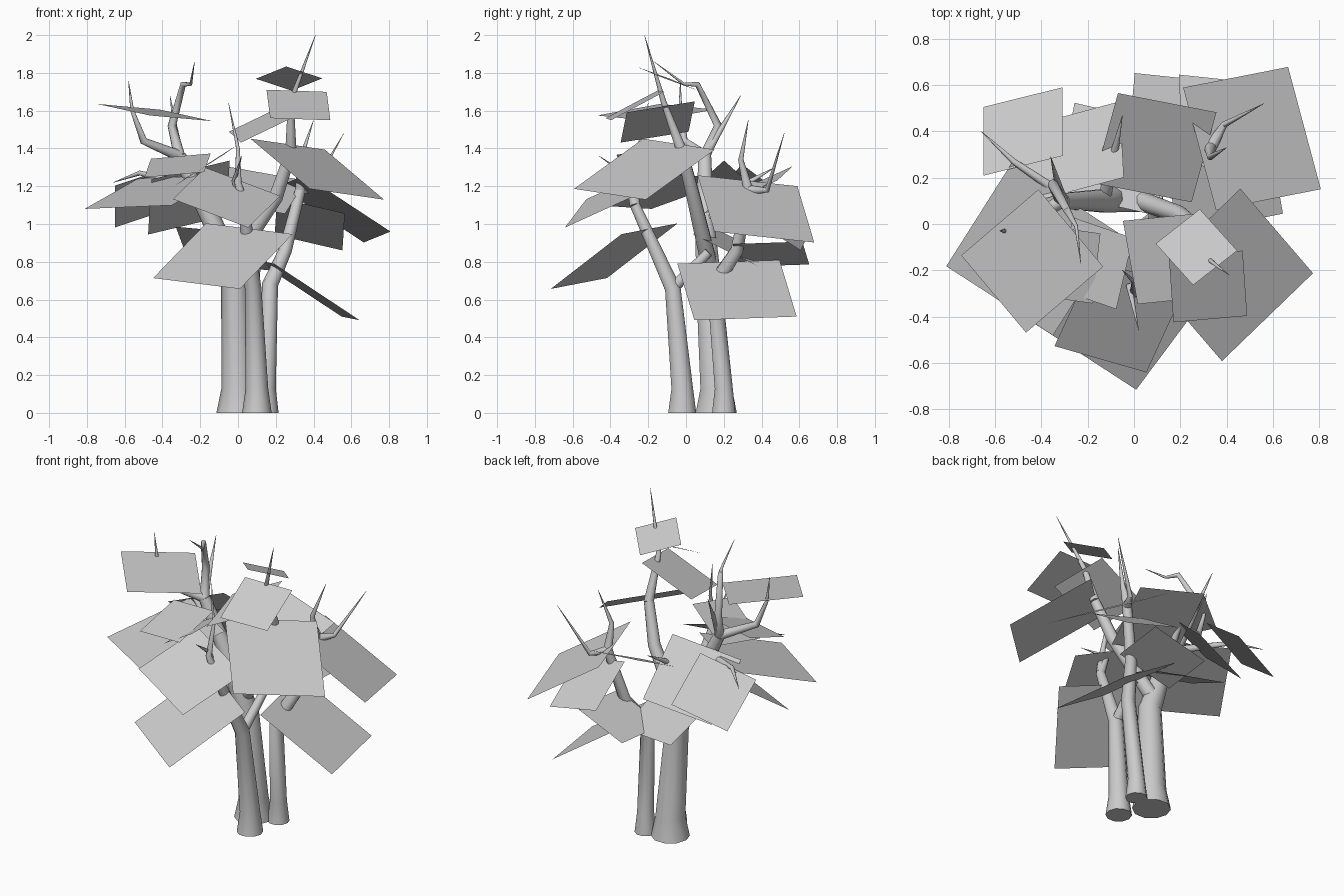
import bpy
from math import radians
from mathutils import Vector

if "Cube" in bpy.data.objects:
    bpy.data.objects.remove(bpy.data.objects["Cube"], do_unlink=True)

# One plain grey for the whole tree
grey = bpy.data.materials.new("plain_grey")
grey.use_nodes = True
tone = (.6, .6, .6, 1)
grey.diffuse_color = tone
grey.node_tree.nodes["Principled BSDF"].inputs["Base Color"].default_value = tone

# The shared foliage card sizes
LARGE, MEDIUM, SMALL, NARROW, TINY = .55, .44, .37, .32, .25


def leaf(name, size, centre, pitch, roll, heading):
    """Square foliage card, turned by angles in degrees."""
    angles = [radians(angle) for angle in (pitch, roll, heading)]
    bpy.ops.mesh.primitive_plane_add(size=size, location=centre, rotation=angles)
    card = bpy.context.object
    card.name = name
    card.data.materials.append(grey)


def limb(name, path, thick, thin=.001, flare=False):
    """Round limb that tapers evenly along its path, with an optional flared foot."""
    path = [Vector(point) for point in path]
    steps = len(path) - 1
    radii = [thick + (thin - thick) * step / steps for step in range(len(path))]
    if flare:
        path.insert(1, path[0] + Vector((0, 0, .13)))
        radii.insert(0, thick * 1.3)
    curve = bpy.data.curves.new(name, "CURVE")
    curve.dimensions = "3D"
    curve.bevel_depth = 1
    curve.bevel_resolution = 3
    curve.use_fill_caps = True
    spline = curve.splines.new("POLY")
    spline.points.add(len(path) - 1)
    for target, point, radius in zip(spline.points, path, radii):
        target.co = (*point, 1)
        target.radius = radius
    curve.materials.append(grey)
    obj = bpy.data.objects.new(name, curve)
    bpy.context.collection.objects.link(obj)
    bpy.ops.object.select_all(action="DESELECT")
    obj.select_set(True)
    bpy.context.view_layer.objects.active = obj
    bpy.ops.object.convert(target="MESH")
    bpy.ops.object.shade_smooth_by_angle(angle=radians(50))


# Joints where limbs meet
left_fork = (-.31, .1, 1.36)
main_knee = (-.13, .1, 1)
main_crotch = (-.03, .12, .8)
front_fork = (.03, -.27, 1.1)
front_knee = (.08, -.07, .66)
side_fork = (.28, -.02, 1.38)
back_fork = (.33, .33, 1.18)

# Trunks, flared at the foot
limb("main_trunk", [(0, .16, 0), (-.02, .12, .7), main_knee, left_fork],
     thick=.088, thin=.035, flare=True)
limb("front_trunk", [(.1, -.02, 0), front_knee, front_fork],
     thick=.06, thin=.028, flare=True)
limb("side_trunk", [(.15, .2, 0), (.17, .15, .68), (.25, .27, .86), back_fork],
     thick=.05, thin=.028, flare=True)

# Boughs leaving the trunks
limb("crown_bough", [main_crotch, (.2, .04, 1.14), side_fork], thick=.045, thin=.03)
limb("front_fork_bough", [front_knee, (.1, .12, .85)], thick=.032, thin=.025)

# Upper branches ending in spikes
limb("tall_spike", [side_fork, (.28, -.12, 1.65), (.41, -.22, 2)], thick=.03)
limb("left_outer_spike", [left_fork, (-.5, -.01, 1.44), (-.56, -.03, 1.6),
                          (-.58, -.03, 1.76)], thick=.03)
limb("left_inner_spike", [left_fork, (-.35, .17, 1.52), (-.29, .06, 1.74),
                          (-.25, -.01, 1.74), (-.23, -.17, 1.86)], thick=.03)
limb("left_back_spike", [left_fork, (-.36, .29, 1.68)], thick=.025)
limb("left_low_spike", [(-.24, .08, 1.2), (-.52, .27, 1.27), (-.66, .4, 1.22)], thick=.025)
limb("centre_spike", [front_fork, (0, -.3, 1.22), (0, -.25, 1.4), (-.05, -.2, 1.64)],
     thick=.028)
limb("front_spike", [front_fork, (-.02, -.27, 1.23), (.02, -.46, 1.36)], thick=.028)
limb("inner_back_spike", [main_knee, (-.08, .33, 1.22), (-.05, .47, 1.3)], thick=.03)
limb("back_spike", [back_fork, (.33, .29, 1.34), (.4, .33, 1.55)], thick=.028)
limb("back_outer_spike", [back_fork, (.39, .43, 1.18), (.56, .52, 1.48)], thick=.028)

# Low foliage cards
leaf("low_front_leaf", LARGE, (-.08, -.38, .83), pitch=32, roll=6, heading=-33)
leaf("low_side_leaf", LARGE, (.37, .27, .65), pitch=33, roll=-2, heading=100)
leaf("low_back_leaf", SMALL, (.16, .45, .84), pitch=2, roll=-19, heading=-6)
leaf("low_back_side_leaf", SMALL, (.38, .47, 1), pitch=33, roll=-13, heading=174)
leaf("low_inner_leaf", MEDIUM, (-.08, .28, .87), pitch=26, roll=-5, heading=167)

# Middle foliage cards
leaf("back_side_leaf", LARGE, (.51, .37, 1.08), pitch=33, roll=6, heading=105)
leaf("front_side_leaf", LARGE, (.42, -.22, 1.29), pitch=29, roll=6, heading=44)
leaf("front_leaf", MEDIUM, (-.06, -.4, 1.14), pitch=24, roll=20, heading=-16)
leaf("left_large_leaf", LARGE, (-.44, -.11, 1.17), pitch=17, roll=-2, heading=-33)
leaf("back_left_leaf", SMALL, (-.48, .4, 1.15), pitch=39, roll=18, heading=194)
leaf("back_centre_leaf", MEDIUM, (-.26, .31, 1.14), pitch=43, roll=13, heading=195)
leaf("inner_back_leaf", MEDIUM, (.09, .33, 1.18), pitch=24, roll=10, heading=-11)
leaf("inner_left_leaf", NARROW, (-.32, -.17, 1.31), pitch=18, roll=-5, heading=-8)
leaf("inner_front_leaf", NARROW, (-.17, -.17, 1.31), pitch=11, roll=-31, heading=-19)

# Top foliage cards
leaf("top_left_leaf", MEDIUM, (-.44, -.16, 1.59), pitch=-4, roll=8, heading=-50)
leaf("top_front_leaf", NARROW, (.32, -.27, 1.63), pitch=28, roll=2, heading=5)
leaf("top_inner_leaf", SMALL, (.15, -.15, 1.54), pitch=26, roll=9, heading=-80)
leaf("crown_leaf", TINY, (.27, -.1, 1.77), pitch=15, roll=15, heading=132)
